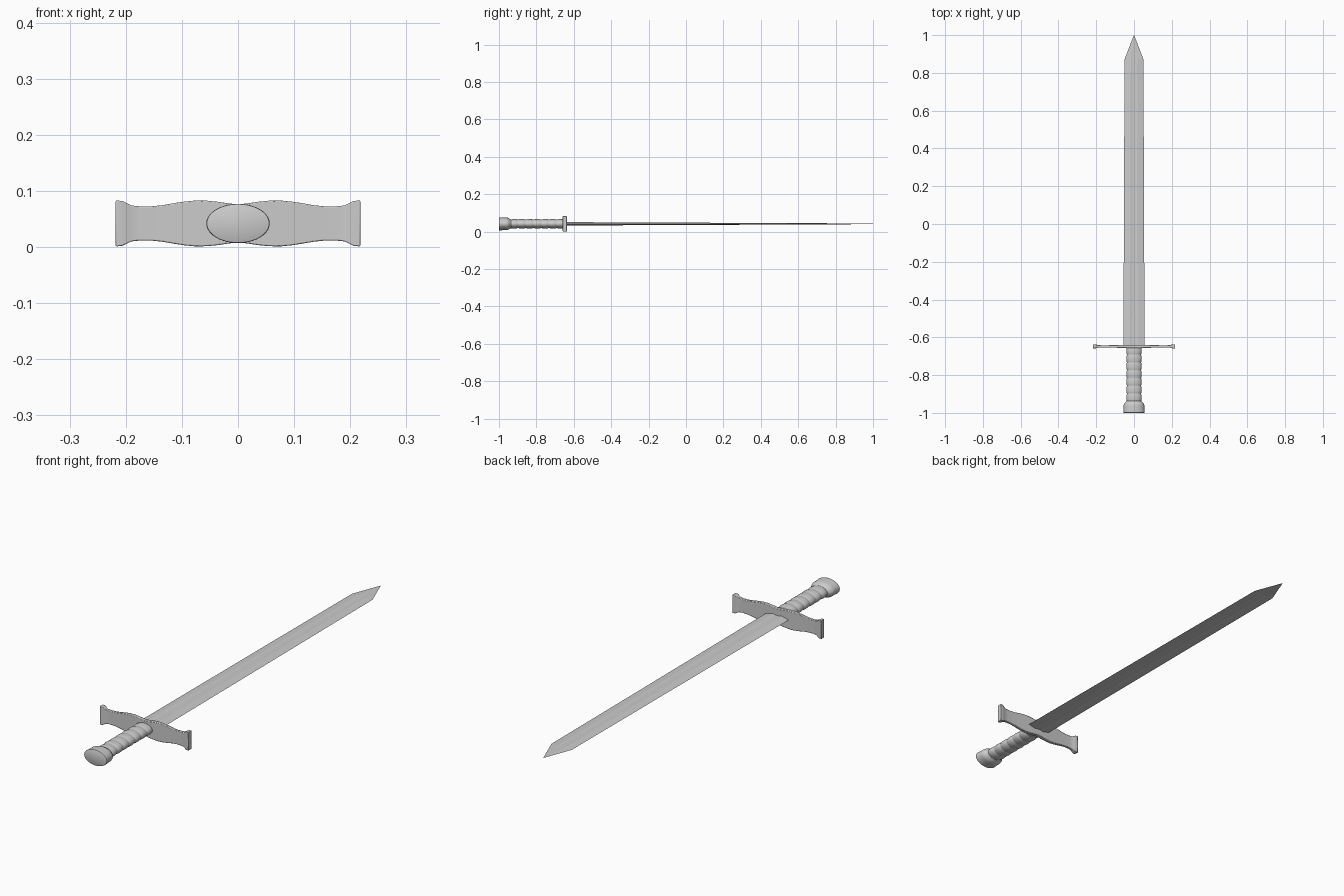
import bpy, bmesh, math
from mathutils import Vector

if "Cube" in bpy.data.objects:
    bpy.data.objects.remove(bpy.data.objects["Cube"])

ZC = 0.042      # height of the sword's centre line


def loft(name, rings, smooth=40, bevel=0.0):
    """Skin a list of equal-length point rings and cap both ends."""
    bm = bmesh.new()
    loops = [[bm.verts.new(p) for p in ring] for ring in rings]
    n = len(loops[0])
    for a, b in zip(loops, loops[1:]):
        for i in range(n):
            j = (i + 1) % n
            bm.faces.new((a[i], a[j], b[j], b[i]))
    bm.faces.new(loops[0])
    bm.faces.new(loops[-1])
    bmesh.ops.remove_doubles(bm, verts=bm.verts, dist=1e-6)
    bmesh.ops.recalc_face_normals(bm, faces=bm.faces)
    mesh = bpy.data.meshes.new(name)
    bm.to_mesh(mesh)
    bm.free()
    ob = bpy.data.objects.new(name, mesh)
    bpy.context.collection.objects.link(ob)
    if bevel:
        mod = ob.modifiers.new("bevel", 'BEVEL')
        mod.width, mod.segments = bevel, 2
    bpy.ops.object.select_all(action='DESELECT')
    bpy.context.view_layer.objects.active = ob
    ob.select_set(True)
    if smooth:
        bpy.ops.object.shade_smooth_by_angle(angle=math.radians(smooth))
    return ob


def ellipse(y, rx, rz, n=32):
    return [Vector((rx * math.cos(2 * math.pi * i / n), y,
                    ZC + rz * math.sin(2 * math.pi * i / n))) for i in range(n)]


# Blade: ridged section with a shallow central fuller, thinning to the point
def blade_ring(y, w, t, ridge):
    half = [(w, 0), (ridge, t), (ridge * 0.45, t * 0.6)]
    top = half + [(-x, z) for x, z in reversed(half)]
    bottom = [(-ridge, -t), (-ridge * 0.45, -t * 0.6),
              (ridge * 0.45, -t * 0.6), (ridge, -t)]
    return [Vector((x, y, ZC + z)) for x, z in top + bottom]


loft("blade", [blade_ring(-0.645, 0.056, 0.009, 0.021),
               blade_ring(0.872, 0.050, 0.0025, 0.017),
               blade_ring(1.0, 0.0006, 0.0004, 0.0003)], smooth=0)

# Crossguard: rectangular section swept along x, (x, half height, half depth)
stations = [(0, 0.034, 0.0085), (0.015, 0.0355, 0.0085), (0.035, 0.0385, 0.0085),
            (0.055, 0.0405, 0.008), (0.075, 0.041, 0.0075), (0.095, 0.039, 0.007),
            (0.115, 0.036, 0.0065), (0.135, 0.0325, 0.006), (0.155, 0.0305, 0.006),
            (0.175, 0.0305, 0.006), (0.190, 0.032, 0.0065), (0.198, 0.036, 0.009),
            (0.206, 0.040, 0.011), (0.218, 0.041, 0.011)]
full = [(-x, h, d) for x, h, d in reversed(stations[1:])] + stations
loft("crossguard", [[Vector((x, -0.648 + sy * d, ZC + sz * h))
                     for sy, sz in ((-1, -1), (1, -1), (1, 1), (-1, 1))]
                    for x, h, d in full], bevel=0.002)

# Grip: oval handle with seven rounded ridges
Y0, Y1, RIDGES, STEPS = -0.650, -0.940, 7, 8
grip = []
for i in range(RIDGES * STEPS + 1):
    t = i / (RIDGES * STEPS)
    r = 0.0365 + 0.0045 * math.sqrt(abs(math.sin(math.pi * RIDGES * t)))
    grip.append(ellipse(Y0 + (Y1 - Y0) * t, r, r * 0.61))
loft("grip", grip, smooth=60)

# Pommel: flared oval cap with a flat end
profile = [(-0.932, 0.036), (-0.938, 0.039), (-0.945, 0.046), (-0.952, 0.052),
           (-0.960, 0.0545), (-0.972, 0.0545), (-0.985, 0.0555),
           (-0.995, 0.0565), (-0.999, 0.0555), (-1.0, 0.053)]
loft("pommel", [ellipse(y, r, r * 0.62, 40) for y, r in profile], smooth=40)
